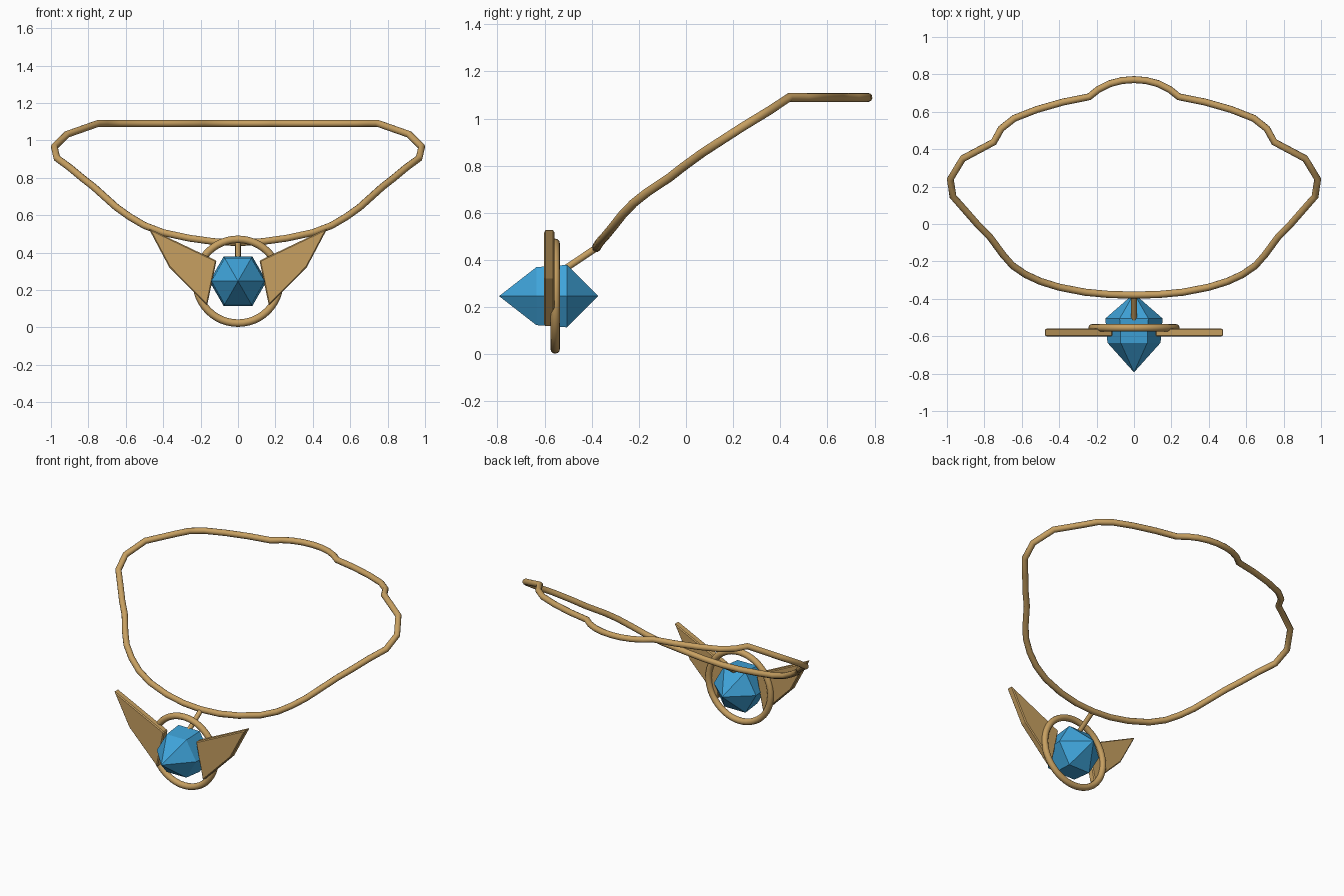
import bpy, bmesh, math
from mathutils import Vector

if "Cube" in bpy.data.objects:
    bpy.data.objects.remove(bpy.data.objects["Cube"])


def material(name, rgb):
    m = bpy.data.materials.new(name)
    m.diffuse_color = (*rgb, 1)
    m.use_nodes = True
    m.node_tree.nodes["Principled BSDF"].inputs["Base Color"].default_value = m.diffuse_color
    return m


GOLD = material("warm gold", (0.57, 0.35, 0.12))
BLUE = material("gem blue", (0.05, 0.37, 0.70))


def activate(ob):
    bpy.ops.object.select_all(action='DESELECT')
    ob.select_set(True)
    bpy.context.view_layer.objects.active = ob


def mesh_object(name, bm, mat):
    bmesh.ops.recalc_face_normals(bm, faces=bm.faces)
    me = bpy.data.meshes.new(name)
    bm.to_mesh(me)
    bm.free()
    me.materials.append(mat)
    ob = bpy.data.objects.new(name, me)
    bpy.context.collection.objects.link(ob)
    return ob


def tube(name, points, radius, cyclic=False):
    cu = bpy.data.curves.new(name, 'CURVE')
    cu.dimensions = '3D'
    cu.bevel_depth = radius
    cu.bevel_resolution = 3
    cu.use_fill_caps = True
    sp = cu.splines.new('POLY')
    sp.points.add(len(points) - 1)
    for p, co in zip(sp.points, points):
        p.co = (*co, 1)
    sp.use_cyclic_u = cyclic
    cu.materials.append(GOLD)
    ob = bpy.data.objects.new(name, cu)
    bpy.context.collection.objects.link(ob)
    activate(ob)
    bpy.ops.object.convert(target='MESH')
    bpy.ops.object.shade_smooth_by_angle(angle=math.radians(40))
    return ob


# Necklace cord: right half path, mirrored into a closed loop
half = [(0, -.38, .453), (.13, -.377, .459), (.26, -.365, .477), (.4, -.338, .507),
        (.5, -.307, .545), (.58, -.27, .592), (.65, -.222, .642), (.7, -.165, .687),
        (.77, -.07, .75), (.83, -.01, .797), (.9, .07, .855), (.968, .147, .905),
        (.982, .24, .965), (.915, .35, 1.032), (.75, .438, 1.09), (.71, .51, 1.09),
        (.64, .565, 1.09), (.52, .612, 1.09), (.38, .652, 1.09), (.24, .68, 1.09),
        (.19, .72, 1.09), (.13, .75, 1.09), (.065, .767, 1.09), (0, .772, 1.09)]
loop = half + [(-x, y, z) for x, y, z in reversed(half[1:-1])]
tube("necklace_cord", loop, 0.019, True)

# Short link joining the cord to the pendant
tube("pendant_link", [(0, -.38, .452), (0, -.51, .365)], 0.015)

# Round pendant ring
bpy.ops.mesh.primitive_torus_add(major_segments=48, minor_segments=12,
                                 major_radius=0.224, minor_radius=0.02,
                                 location=(0, -.555, .247),
                                 rotation=(math.pi / 2, 0, 0))
ring = bpy.context.object
ring.name = "pendant_ring"
ring.data.materials.append(GOLD)
bpy.ops.object.shade_smooth_by_angle(angle=math.radians(60))

# Six-sided gem with a point at each end
bm = bmesh.new()
rings = []
for y, r in ((-.635, .142), (-.505, .153)):
    rings.append([bm.verts.new((r * math.cos(i * math.pi / 3), y,
                                .247 + r * math.sin(i * math.pi / 3))) for i in range(6)])
front = bm.verts.new((0, -.793, .247))
back = bm.verts.new((0, -.372, .247))
for i in range(6):
    j = (i + 1) % 6
    bm.faces.new((front, rings[0][i], rings[0][j]))
    bm.faces.new((rings[0][i], rings[1][i], rings[1][j], rings[0][j]))
    bm.faces.new((back, rings[1][j], rings[1][i]))
mesh_object("gem", bm, BLUE)

# Pair of flat wings with softened edges
outline = [(.115, .357), (.165, .117), (.368, .322), (.478, .53)]
for side, label in ((1, "right"), (-1, "left")):
    bm = bmesh.new()
    face = bm.faces.new([bm.verts.new((side * x, -.602, z)) for x, z in outline])
    ext = bmesh.ops.extrude_face_region(bm, geom=[face])
    moved = [v for v in ext["geom"] if isinstance(v, bmesh.types.BMVert)]
    bmesh.ops.translate(bm, verts=moved, vec=Vector((0, .044, 0)))
    wing = mesh_object(label + "_wing", bm, GOLD)
    bev = wing.modifiers.new("soft edges", 'BEVEL')
    bev.width = 0.006
    bev.segments = 1
